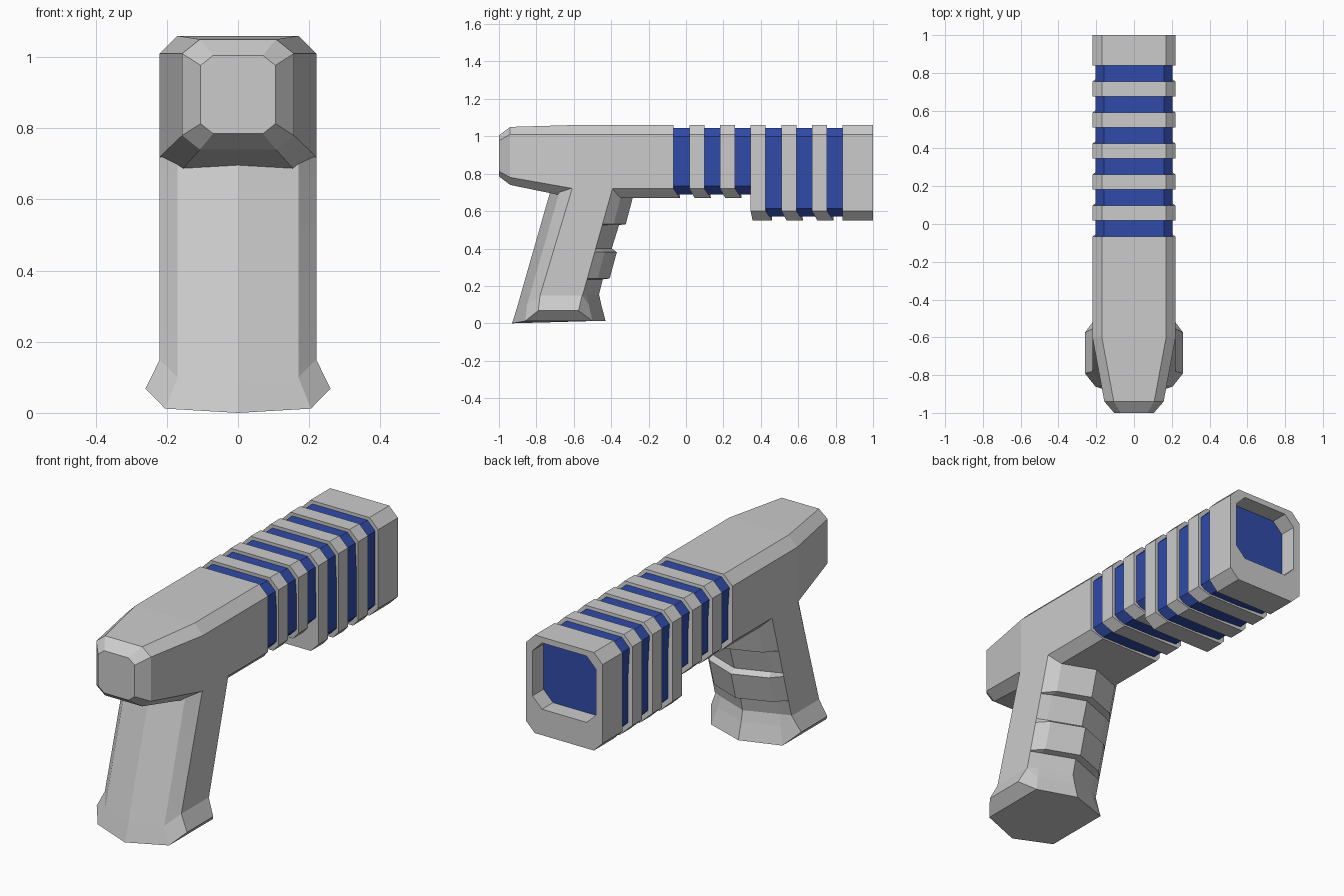
import bpy

if "Cube" in bpy.data.objects:
    bpy.data.objects.remove(bpy.data.objects["Cube"])

blue = bpy.data.materials.new("blue")
blue.diffuse_color = (0.03, 0.07, 0.4, 1)
blue.use_nodes = True
blue.node_tree.nodes["Principled BSDF"].inputs["Base Color"].default_value = blue.diffuse_color


def loft(name, loops, mat=None):
    """Skin a list of equal-length vertex loops and cap both ends."""
    n = len(loops[0])
    verts = [v for loop in loops for v in loop]
    faces = []
    for k in range(len(loops) - 1):
        for i in range(n):
            j = (i + 1) % n
            faces.append((k * n + i, k * n + j, (k + 1) * n + j, (k + 1) * n + i))
    faces.append(tuple(reversed(range(n))))
    faces.append(tuple(range(len(verts) - n, len(verts))))
    me = bpy.data.meshes.new(name)
    me.from_pydata(verts, [], faces)
    ob = bpy.data.objects.new(name, me)
    bpy.context.collection.objects.link(ob)
    if mat:
        me.materials.append(mat)
    bpy.context.view_layer.objects.active = ob
    ob.select_set(True)
    bpy.ops.object.mode_set(mode='EDIT')
    bpy.ops.mesh.select_all(action='SELECT')
    bpy.ops.mesh.normals_make_consistent(inside=False)
    bpy.ops.object.mode_set(mode='OBJECT')
    ob.select_set(False)
    return ob


def section(y, hw=0.22, top=1.06, bot=0.67, c=0.05, shift=0.0, cz=None):
    """Chamfered rectangle across the barrel; shift moves its bottom edge along y."""
    d = c if cz is None else cz
    half = [(hw - c, y + shift, bot), (hw, y, bot + d), (hw, y, top - d), (hw - c, y, top)]
    return half + [(-x, yy, z) for x, yy, z in reversed(half)]


# Main body with tapered rear end
loft("body", [
    section(-1.0, 0.105, 1.005, 0.785, 0.035, cz=0.028),
    section(-0.94, 0.157, 1.05, 0.74, 0.05, cz=0.04),
    section(-0.6),
    section(-0.067, shift=0.035),
])

# Blue core seen between the ribs
loft("core_rear", [section(y, 0.203, 1.043, 0.69, 0.045) for y in (-0.12, 0.37)], blue)
loft("core_front", [section(y, 0.203, 1.043, 0.57, 0.045) for y in (0.37, 0.87)], blue)

# Grey ribs: two shallow, three deep
for k in range(5):
    y0 = 0.018 + 0.164 * k
    bot = 0.67 if k < 2 else 0.55
    loft("rib_%d" % (k + 1), [
        section(y0, bot=bot, shift=0.01 if k == 2 else 0.028),
        section(y0 + 0.08, bot=bot, shift=0.035),
    ])

# Muzzle block with recessed blue opening
opening = dict(hw=0.183, top=1.03, bot=0.685, c=0.055)
loft("muzzle", [section(0.838, bot=0.55), section(1.0, bot=0.55),
                section(1.0, **opening), section(0.905, **opening)])
loft("muzzle_screen", [section(y, **opening) for y in (0.89, 0.91)], blue)


def grip_loop(z, front):
    """Eight-sided slanted grip section plus two centre points."""
    back = -0.928 + 0.287 * z
    half = [(0.17, back + 0.05, z), (0.22, -0.825 + 0.3 * z, z),
            (0.22, -0.595 + 0.28 * z, z), (0.17, front - 0.065, z)]
    return mirror_loop((0, back, z), half, (0, front, z))


def mirror_loop(first, half, last):
    return [first] + half + [last] + [(-x, y, z) for x, y, z in reversed(half)]


# Grip: flared foot, then stepped finger rests up the front edge
foot = mirror_loop((0, -0.93, 0.0),
                   [(0.205, -0.86, 0.012), (0.26, -0.79, 0.068),
                    (0.26, -0.575, 0.068), (0.205, -0.5, 0.012)],
                   (0, -0.43, 0.012))
neck = mirror_loop((0, -0.9, 0.095),
                   [(0.17, -0.85, 0.1), (0.22, -0.78, 0.15),
                    (0.22, -0.555, 0.15), (0.18, -0.52, 0.1)],
                   (0, -0.453, 0.1))
steps = [(0.155, -0.465), (0.235, -0.445), (0.24, -0.408), (0.38, -0.37),
         (0.40, -0.397), (0.525, -0.358), (0.53, -0.322), (0.67, -0.285), (0.72, -0.272)]
grip = loft("grip", [foot, neck] + [grip_loop(z, f) for z, f in steps])

# Split the foot cap into a flat sole and two side bevels
import bmesh
bm = bmesh.new()
bm.from_mesh(grip.data)
bm.verts.ensure_lookup_table()
cap = next(f for f in bm.faces if len(f.verts) == 10 and bm.verts[0] in f.verts)
bmesh.ops.delete(bm, geom=[cap], context='FACES_ONLY')
for ids in ((9, 6, 5, 4, 1, 0), (1, 4, 3, 2), (6, 9, 8, 7)):
    bm.faces.new([bm.verts[i] for i in ids])
bmesh.ops.recalc_face_normals(bm, faces=bm.faces)
bm.to_mesh(grip.data)
bm.free()
